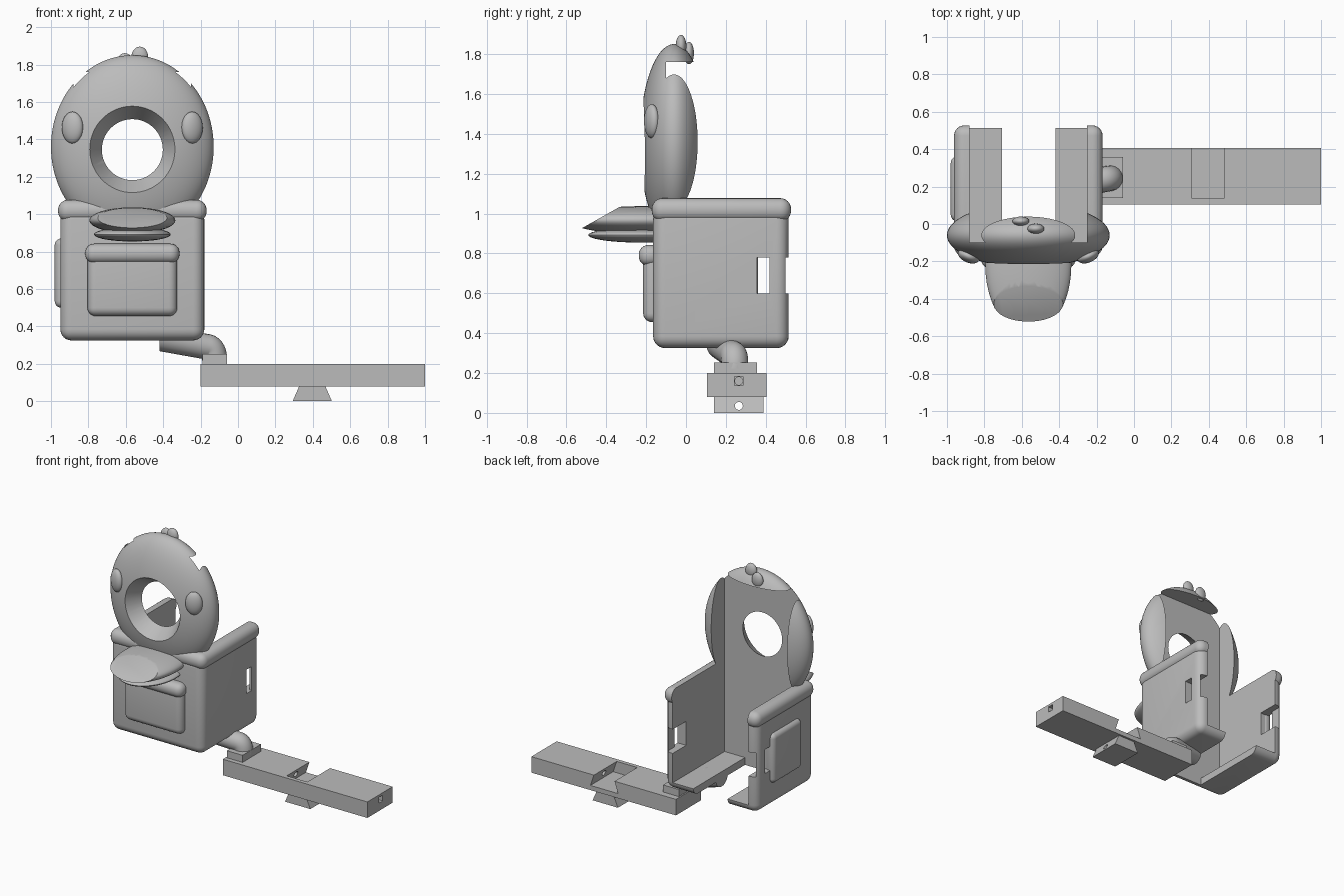
import bpy, bmesh, math
from mathutils import Matrix, Vector

if "Cube" in bpy.data.objects:
    bpy.data.objects.remove(bpy.data.objects["Cube"], do_unlink=True)

grey = bpy.data.materials.new("plain_grey")
grey.use_nodes = True
grey.diffuse_color = (0.5, 0.5, 0.5, 1)
grey.node_tree.nodes["Principled BSDF"].inputs["Base Color"].default_value = (0.5, 0.5, 0.5, 1)

CX = -0.565  # centre line of the body


def finish(name, bm):
    bmesh.ops.recalc_face_normals(bm, faces=bm.faces)
    mesh = bpy.data.meshes.new(name)
    bm.to_mesh(mesh)
    bm.free()
    mesh.materials.append(grey)
    obj = bpy.data.objects.new(name, mesh)
    bpy.context.collection.objects.link(obj)
    return obj


def box(name, x, y, z, bevel=0):
    bm = bmesh.new()
    bmesh.ops.create_cube(bm, size=1)
    for v in bm.verts:
        v.co = [lo + (hi - lo) * (c + 0.5) for c, (lo, hi) in zip(v.co, (x, y, z))]
    if bevel:
        bmesh.ops.bevel(bm, geom=bm.edges[:], offset=bevel, segments=6,
                        profile=0.5, affect='EDGES')
    return finish(name, bm)


def ellipsoid(name, centre, radii, turn=0, seg=48):
    bm = bmesh.new()
    bmesh.ops.create_uvsphere(bm, u_segments=seg, v_segments=seg // 2, radius=1)
    m = Matrix.Translation(centre) @ Matrix.Rotation(turn, 4, 'Z') @ Matrix.Diagonal((*radii, 1))
    bmesh.ops.transform(bm, matrix=m, verts=bm.verts)
    return finish(name, bm)


def rod(name, a, b, r1, r2, seg=64):
    a, b = Vector(a), Vector(b)
    bm = bmesh.new()
    bmesh.ops.create_cone(bm, cap_ends=True, segments=seg, radius1=r1, radius2=r2,
                          depth=(b - a).length)
    turn = (b - a).to_track_quat('Z', 'Y').to_matrix().to_4x4()
    bmesh.ops.transform(bm, matrix=Matrix.Translation((a + b) / 2) @ turn, verts=bm.verts)
    return finish(name, bm)


def dovetail(name, x, half_low, half_high, y, z):
    bm = bmesh.new()
    profile = [(x - half_low, z[0]), (x + half_low, z[0]), (x + half_high, z[1]), (x - half_high, z[1])]
    face = bm.faces.new([bm.verts.new((px, y[0], pz)) for px, pz in profile])
    ext = bmesh.ops.extrude_face_region(bm, geom=[face])
    bmesh.ops.translate(bm, vec=(0, y[1] - y[0], 0),
                        verts=[g for g in ext['geom'] if isinstance(g, bmesh.types.BMVert)])
    return finish(name, bm)


def cut(obj, *cutters):
    for c in cutters:
        mod = obj.modifiers.new("cut", 'BOOLEAN')
        mod.operation, mod.solver, mod.object = 'DIFFERENCE', 'EXACT', c
    dg = bpy.context.evaluated_depsgraph_get()
    mesh = bpy.data.meshes.new_from_object(obj.evaluated_get(dg))
    obj.modifiers.clear()
    obj.data = mesh


# Cutters
cavity = box("cavity_cutter", (CX - 0.315, CX + 0.315), (-0.1, 0.8), (0.38, 1.76))
slot = box("floor_slot_cutter", (-0.705, -0.42), (-0.1, 0.8), (0.1, 0.5))
window = box("window_cutter", (-1.2, 0), (0.355, 0.42), (0.6, 0.78))
recess = box("recess_cutter", (CX - 0.365, CX + 0.365), (0.355, 0.8), (0.6, 0.78))
face_cone = rod("face_cone_cutter", (CX, -0.32, 1.345), (CX, -0.1, 1.345), 0.297, 0.163)
face_hole = rod("face_hole_cutter", (CX, -0.15, 1.345), (CX, 0.2, 1.345), 0.163, 0.163)
helpers = [cavity, slot, window, recess, face_cone, face_hole]

# Body shell with open back, and its rounded rim
body = box("body_shell", (CX - 0.385, CX + 0.385), (-0.165, 0.515), (0.325, 1.03), 0.06)
cut(body, cavity, slot, recess)
rim = box("body_rim", (CX - 0.397, CX + 0.397), (-0.172, 0.527), (0.96, 1.077), 0.054)
cut(rim, cavity)

# Pockets
front_pocket = box("front_pocket", (CX - 0.24, CX + 0.24), (-0.215, -0.12), (0.455, 0.82), 0.045)
pocket_flap = box("front_pocket_flap", (CX - 0.252, CX + 0.252), (-0.237, -0.125), (0.738, 0.842), 0.048)
side_pocket = box("side_pocket", (-0.98, -0.9), (0.015, 0.36), (0.5, 0.87), 0.035)

# Head with face opening
head = ellipsoid("head", (CX, -0.06, 1.36), (0.435, 0.172, 0.49), seg=96)
cut(head, cavity, face_cone, face_hole)

# Windows pass through both side walls
cut(body, window)

# Eyes
for side, label in ((1, "left"), (-1, "right")):
    ellipsoid(label + "_eye", (CX + side * 0.32, -0.172, 1.463), (0.06, 0.034, 0.085), side * 0.4, 32)

# Tufts on the crown
ellipsoid("front_tuft", (-0.525, -0.025, 1.84), (0.045, 0.027, 0.056), 0, 24)
ellipsoid("back_tuft", (-0.605, 0.015, 1.805), (0.045, 0.025, 0.056), 0, 24)

# Beak, the upper half sliced by a sloping plane
upper_beak = ellipsoid("upper_beak", (CX, -0.22, 0.967), (0.23, 0.37, 0.07))
bm = bmesh.new()
bm.from_mesh(upper_beak.data)
res = bmesh.ops.bisect_plane(bm, geom=bm.verts[:] + bm.edges[:] + bm.faces[:],
                             plane_co=(CX, -0.525, 0.925), plane_no=(0, -0.11, 0.195), clear_outer=True)
bmesh.ops.holes_fill(bm, edges=[g for g in res['geom_cut'] if isinstance(g, bmesh.types.BMEdge)])
bm.to_mesh(upper_beak.data)
bm.free()
lower_beak = ellipsoid("lower_beak", (CX, -0.22, 0.892), (0.205, 0.27, 0.038))
for beak in (upper_beak, lower_beak):
    cut(beak, cavity)

# Bent neck pipe below the body
curve = bpy.data.curves.new("neck_path", 'CURVE')
curve.dimensions = '3D'
curve.bevel_depth, curve.bevel_resolution, curve.use_fill_caps = 0.068, 8, True
path = [(-0.55, 0.14, 0.36), (-0.2, 0.23, 0.297), (-0.127, 0.245, 0.285), (-0.125, 0.245, 0.22)]
spline = curve.splines.new('NURBS')
spline.points.add(len(path) - 1)
for p, co in zip(spline.points, path):
    p.co = (*co, 1)
spline.order_u, spline.use_endpoint_u, spline.resolution_u = 3, True, 10
tube = bpy.data.objects.new("neck_tube", curve)
bpy.context.collection.objects.link(tube)
dg = bpy.context.evaluated_depsgraph_get()
bm = bmesh.new()
bm.from_mesh(bpy.data.meshes.new_from_object(tube.evaluated_get(dg)))
bmesh.ops.remove_doubles(bm, verts=bm.verts, dist=0.0001)
bpy.data.objects.remove(tube, do_unlink=True)
neck = finish("neck_pipe", bm)
cut(neck, cavity, slot)
box("neck_pad", (-0.19, -0.06), (0.14, 0.357), (0.19, 0.253))

# Base bar with dovetail socket and pin holes
socket = dovetail("socket_cutter", 0.395, 0.115, 0.085, (0.135, 0.6), (0.115, 0.201))
end_hole = box("end_hole_cutter", (0.94, 1.1), (0.243, 0.287), (0.138, 0.182))
pin_hole = rod("pin_hole_cutter", (0.2, 0.265, 0.16), (1.1, 0.265, 0.16), 0.02, 0.02, 24)
bar = box("base_bar", (-0.2, 1.0), (0.105, 0.405), (0.08, 0.2))
cut(bar, socket, end_hole, pin_hole)

# Dovetail foot under the bar
foot_hole = rod("foot_hole_cutter", (0.1, 0.265, 0.035), (0.7, 0.265, 0.035), 0.02, 0.02, 24)
foot = dovetail("dovetail_foot", 0.397, 0.105, 0.07, (0.14, 0.39), (0, 0.08))
cut(foot, foot_hole)

# Remove the cutters and smooth the curved surfaces
for h in helpers + [socket, end_hole, pin_hole, foot_hole]:
    bpy.data.objects.remove(h, do_unlink=True)
for o in bpy.context.scene.objects:
    o.select_set(o.type == 'MESH')
bpy.context.view_layer.objects.active = body
bpy.ops.object.shade_smooth_by_angle(angle=math.radians(30))
